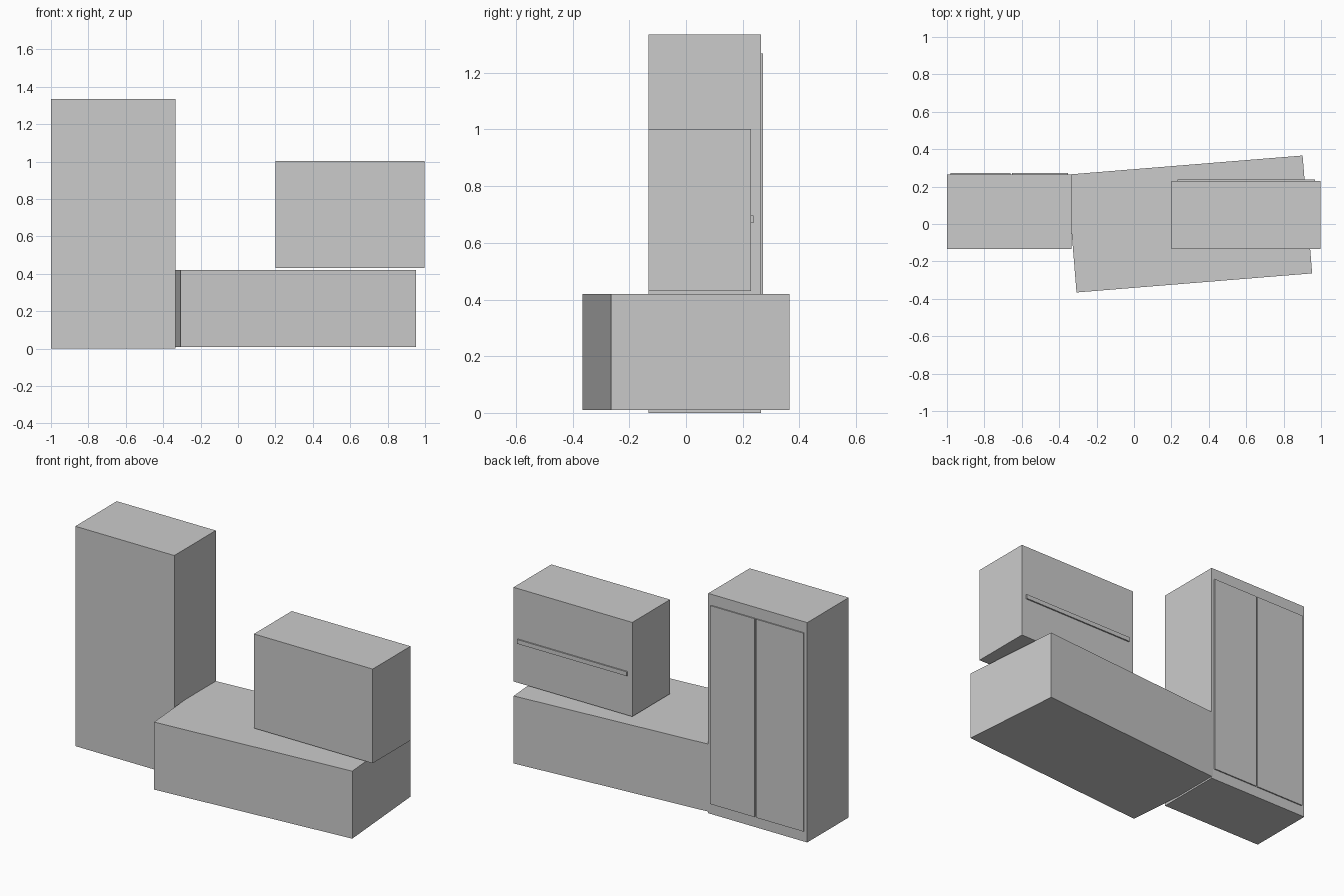
import bpy, math

if "Cube" in bpy.data.objects:
    bpy.data.objects.remove(bpy.data.objects["Cube"])

grey = bpy.data.materials.new("plain grey")
grey.diffuse_color = (0.6, 0.6, 0.6, 1)
grey.use_nodes = True
grey.node_tree.nodes["Principled BSDF"].inputs["Base Color"].default_value = grey.diffuse_color


def box(name, x, y, z, turn=0.0):
    """Box from (min, max) ranges, turned about its own vertical axis."""
    bpy.ops.mesh.primitive_cube_add(
        size=1, location=[sum(r) / 2 for r in (x, y, z)], rotation=(0, 0, turn))
    ob = bpy.context.object
    ob.name = name
    ob.scale = [r[1] - r[0] for r in (x, y, z)]
    bpy.ops.object.transform_apply(location=False, rotation=False, scale=True)
    ob.data.materials.append(grey)
    return ob


# Tall cabinet with two thin doors on its back side
box("tall_cabinet", (-1.0, -0.335), (-0.133, 0.265), (0, 1.335))
for name, x in (("left_door", (-0.98, -0.66)), ("right_door", (-0.651, -0.353))):
    box(name, x, (0.26, 0.272), (0.063, 1.268))

# Low block, slightly turned, running into the cabinet side
cx, length, width = 0.297, 1.264, 0.632
box("low_block", (cx - length / 2, cx + length / 2),
    (-width / 2, width / 2), (0.01, 0.42), math.radians(4.63))

# Upper box with a long narrow handle strip
box("upper_box", (0.2, 0.998), (-0.133, 0.23), (0.43, 1.002))
box("handle_strip", (0.232, 0.968), (0.225, 0.238), (0.67, 0.696))
